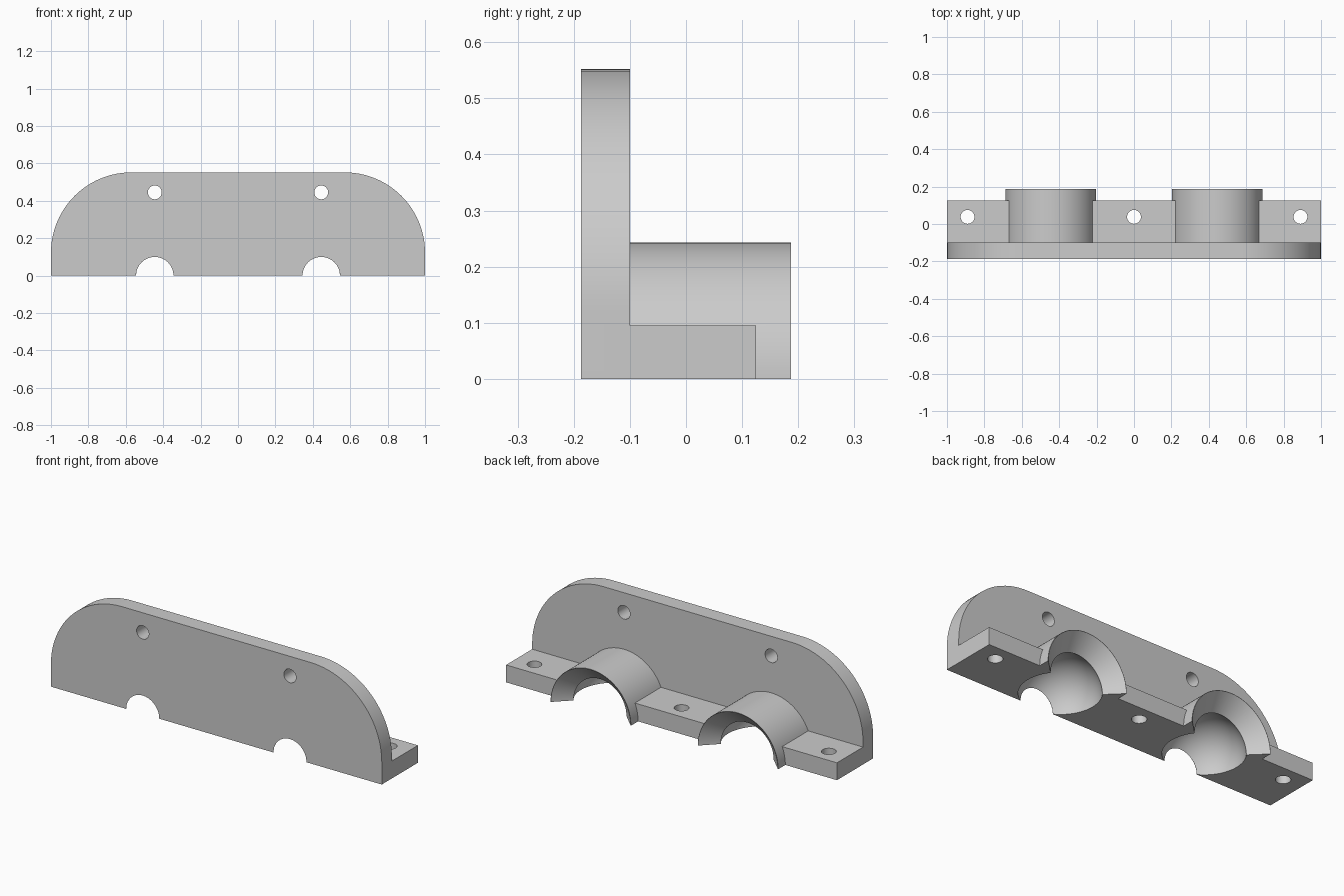
import bpy, bmesh
from math import sin, cos, pi, atan2, radians
from mathutils import Vector, Matrix

default = bpy.data.objects.get("Cube")
if default:
    bpy.data.objects.remove(default, do_unlink=True)

FRONT, BACK = -0.187, 0.187
PLATE_BACK, SHELF_BACK = -0.10, 0.125
HEIGHT, SHELF_TOP = 0.552, 0.095
SOCKET_X = 0.445
BARREL_R, BALL_R, BALL_Y = 0.243, 0.20, -0.0134

grey = bpy.data.materials.new("plain grey")
grey.use_nodes = True
colour = (0.6, 0.6, 0.6, 1)
grey.diffuse_color = colour
grey.node_tree.nodes["Principled BSDF"].inputs["Base Color"].default_value = colour


def finish(bm, name):
    bmesh.ops.recalc_face_normals(bm, faces=bm.faces)
    mesh = bpy.data.meshes.new(name)
    bm.to_mesh(mesh)
    bm.free()
    mesh.materials.append(grey)
    obj = bpy.data.objects.new(name, mesh)
    bpy.context.collection.objects.link(obj)
    return obj


def extrude_y(name, outline, y0, y1):
    """Extrude an (x, z) outline along y."""
    bm = bmesh.new()
    face = bm.faces.new([bm.verts.new((x, y0, z)) for x, z in outline])
    ext = bmesh.ops.extrude_face_region(bm, geom=[face])["geom"]
    moved = [v for v in ext if isinstance(v, bmesh.types.BMVert)]
    bmesh.ops.translate(bm, verts=moved, vec=(0, y1 - y0, 0))
    return finish(bm, name)


def arc(cx, cz, r, a0, a1, n):
    return [(cx + r * cos(a0 + (a1 - a0) * i / n), cz + r * sin(a0 + (a1 - a0) * i / n))
            for i in range(n + 1)]


def drill(name, centre, axis):
    bm = bmesh.new()
    turn = Vector((0, 0, 1)).rotation_difference(Vector(axis)).to_matrix().to_4x4()
    bmesh.ops.create_cone(bm, cap_ends=True, segments=32, radius1=0.037, radius2=0.037,
                          depth=0.4, matrix=Matrix.Translation(centre) @ turn)
    return finish(bm, name)


def lathe_y(name, profile, x, steps=96):
    """Spin an (r, y) profile, ending on the axis, about a line along y."""
    bm = bmesh.new()
    verts = [bm.verts.new((x + r, y, 0)) for r, y in profile]
    edges = [bm.edges.new(pair) for pair in zip(verts, verts[1:])]
    bmesh.ops.spin(bm, geom=verts + edges, cent=(x, 0, 0), axis=(0, 1, 0),
                   angle=2 * pi, steps=steps)
    bmesh.ops.remove_doubles(bm, verts=bm.verts, dist=1e-5)
    return finish(bm, name)


def combine(target, tool, operation):
    mod = target.modifiers.new(operation, "BOOLEAN")
    mod.operation, mod.object, mod.solver = operation, tool, "EXACT"
    bpy.context.view_layer.objects.active = target
    bpy.ops.object.modifier_apply(modifier=mod.name)
    bpy.data.objects.remove(tool, do_unlink=True)


# Upright plate with big rounded upper corners
R = 0.43
outline = [(-1, 0), (1, 0)]
outline += arc(1 - R, HEIGHT - R, R, 0, pi / 2, 24)
outline += arc(R - 1, HEIGHT - R, R, pi / 2, pi, 24)
bracket = extrude_y("socket_bracket", outline, FRONT, PLATE_BACK)

# Mounting shelf and the two half barrels
shelf = extrude_y("shelf", [(-1, 0), (1, 0), (1, SHELF_TOP), (-1, SHELF_TOP)],
                  PLATE_BACK - 0.04, SHELF_BACK)
combine(bracket, shelf, "UNION")
for x in (-SOCKET_X, SOCKET_X):
    barrel = extrude_y("barrel", arc(x, 0, BARREL_R, 0, pi, 48), PLATE_BACK - 0.04, BACK)
    combine(bracket, barrel, "UNION")

# Ball sockets: front opening, spherical seat and flared mouth
neck_r, neck_y = 0.16, 0.107
a0 = atan2(0.1, FRONT - BALL_Y)
a1 = atan2(neck_r, neck_y - BALL_Y)
seat = [(r, BALL_Y + dy) for dy, r in arc(0, 0, BALL_R, a0, a1, 24)]
flare = 0.25 - neck_y
profile = [(0, -0.25), (0.1, -0.25)] + seat + [(neck_r + flare * 1.02, 0.25), (0, 0.25)]
for x in (-SOCKET_X, SOCKET_X):
    combine(bracket, lathe_y("socket_cutter", profile, x), "DIFFERENCE")

# Screw holes through the plate and the shelf
for x in (-SOCKET_X, SOCKET_X):
    combine(bracket, drill("plate_drill", (x, FRONT, 0.445), (0, 1, 0)), "DIFFERENCE")
for x in (-2 * SOCKET_X, 0, 2 * SOCKET_X):
    combine(bracket, drill("shelf_drill", (x, 0.038, 0.05), (0, 0, 1)), "DIFFERENCE")

# Smooth curved walls, keep edges sharp
for o in bpy.context.selected_objects:
    o.select_set(False)
bracket.select_set(True)
bpy.context.view_layer.objects.active = bracket
bpy.ops.object.shade_smooth_by_angle(angle=radians(25))
